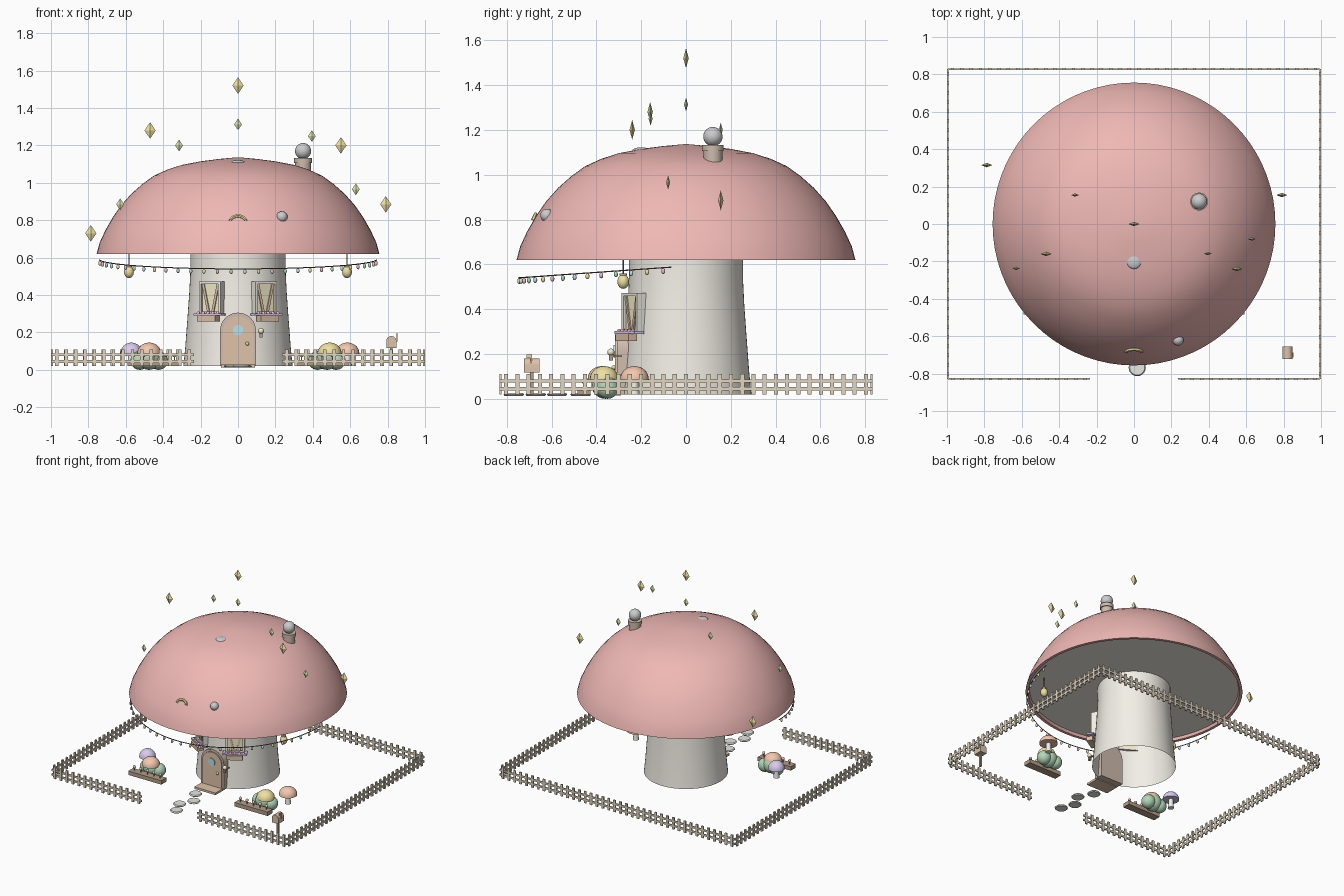
import bpy, bmesh, math
from math import sin, cos, pi, radians
from mathutils import Matrix, Vector

if "Cube" in bpy.data.objects:
    bpy.data.objects.remove(bpy.data.objects["Cube"])

mats = {}
COL = dict(pink=(.86, .48, .46), cream=(.90, .87, .80), wood=(.74, .55, .40), fence=(.76, .67, .54),
           gold=(.86, .75, .36), lime=(.72, .80, .45), green=(.45, .68, .48), orange=(.90, .58, .43),
           purple=(.70, .60, .85), blue=(.50, .75, .85), brown=(.45, .34, .25), stone=(.80, .80, .77),
           pale=(.90, .84, .58), chimney=(.62, .50, .42), rose=(.88, .50, .66), dark=(.2, .17, .15))


def finish(name, bm, color=None, smooth=True):
    me = bpy.data.meshes.new(name)
    bmesh.ops.recalc_face_normals(bm, faces=bm.faces)
    bm.to_mesh(me)
    bm.free()
    ob = bpy.data.objects.new(name, me)
    bpy.context.collection.objects.link(ob)
    if color:
        if color not in mats:
            mats[color] = bpy.data.materials.new(color)
            mats[color].diffuse_color = (*COL[color], 1)
        me.materials.append(mats[color])
    if smooth:
        bpy.ops.object.select_all(action='DESELECT')
        ob.select_set(True)
        bpy.context.view_layer.objects.active = ob
        bpy.ops.object.shade_smooth_by_angle(angle=radians(40))
    return ob


def xf(loc, size=(1, 1, 1), rot=None):
    return Matrix.Translation(loc) @ (rot or Matrix()) @ Matrix.Diagonal((*size, 1))


def boxes(name, items, color, frame=Matrix()):
    """items: (centre, size[, rotation])"""
    bm = bmesh.new()
    for it in items:
        bmesh.ops.create_cube(bm, size=1, matrix=frame @ xf(*it))
    return finish(name, bm, color, False)


def balls(name, items, color, frame=Matrix(), seg=20):
    """items: (centre, radii)"""
    bm = bmesh.new()
    for c, r in items:
        r = r if isinstance(r, tuple) else (r, r, r)
        bmesh.ops.create_uvsphere(bm, u_segments=seg, v_segments=seg // 2 + 2, radius=1, matrix=frame @ xf(c, r))
    return finish(name, bm, color)


def lathe(name, prof, color, at=(0, 0, 0), seg=64):
    bm = bmesh.new()
    vs = [bm.verts.new((r + at[0], at[1], z + at[2])) for r, z in prof]
    es = [bm.edges.new(p) for p in zip(vs, vs[1:])]
    bmesh.ops.spin(bm, geom=vs + es, cent=at, axis=(0, 0, 1), angle=2 * pi, steps=seg, use_merge=True)
    bmesh.ops.remove_doubles(bm, verts=bm.verts, dist=1e-5)
    return finish(name, bm, color)


def prism(name, pts, color, y0, y1):
    """outline in x,z extruded along y"""
    bm = bmesh.new()
    f = bm.faces.new([bm.verts.new((x, y0, z)) for x, z in pts])
    ext = bmesh.ops.extrude_face_region(bm, geom=[f])
    bmesh.ops.translate(bm, vec=(0, y1 - y0, 0), verts=[v for v in ext['geom'] if isinstance(v, bmesh.types.BMVert)])
    return finish(name, bm, color)


def tube(name, pts, r, color):
    cu = bpy.data.curves.new(name, 'CURVE')
    cu.dimensions, cu.bevel_depth, cu.bevel_resolution = '3D', r, 1
    sp = cu.splines.new('POLY')
    sp.points.add(len(pts) - 1)
    for p, c in zip(sp.points, pts):
        p.co = (*c, 1)
    bm = bmesh.new()
    tmp = bpy.data.objects.new(name, cu)
    me = tmp.to_mesh()
    bm.from_mesh(me)
    tmp.to_mesh_clear()
    bpy.data.objects.remove(tmp)
    return finish(name, bm, color)


def arch(w, z0, zs, n=16):
    return [(-w, z0), (w, z0)] + [(w * cos(pi * i / n), zs + w * sin(pi * i / n)) for i in range(n + 1)]


# house: stem, cap and underside
lathe("stem", [(.292, .02), (.282, .12), (.27, .28), (.26, .42), (.254, .54), (.254, .65)], "cream")
lathe("cap", [(0, 1.137), (.1, 1.128), (.2, 1.115), (.3, 1.096), (.38, 1.07), (.45, 1.038), (.51, .995), (.57, .942),
              (.625, .88), (.67, .815), (.71, .745), (.74, .68), (.756, .62), (.735, .62), (.728, .64)], "pink", seg=72)
lathe("cap_underside", [(0, .64), (.73, .64)], "cream")
balls("cap_spots", [((0, -.2, 1.108), (.04, .04, .014)), ((.235, -.62, .818), .03)], None)
tube("cap_moon", [(.04 * cos(t), -.683 + .012 * sin(t), .797 + .026 * sin(t))
                  for t in [pi * i / 14 for i in range(15)]], .009, "gold")

# chimney and smoke ball
lathe("chimney", [(0, 1.0), (.042, 1.0), (.042, 1.105), (.048, 1.105), (.048, 1.132), (0, 1.132)], "chimney",
      at=(.348, .12, 0), seg=24)
balls("smoke_ball", [((.348, .12, 1.17), .043)], None, seg=24)

# door
prism("door_frame", arch(.096, .02, .21), "chimney", -.24, -.308)
prism("door", arch(.082, .025, .205), "wood", -.25, -.316)
bm = bmesh.new()
bmesh.ops.create_cone(bm, cap_ends=True, segments=24, radius1=.028, radius2=.028, depth=.02,
                      matrix=xf((0, -.313, .213), rot=Matrix.Rotation(pi / 2, 4, 'X')))
finish("door_window", bm, "blue")
balls("door_knob", [((.05, -.322, .14), .01)], "gold")
boxes("door_step", [((0, -.345, .022), (.18, .11, .016))], "wood")
balls("door_lamp", [((.123, -.335, .208), .016)], "pale")
boxes("door_lamp_bracket", [((.123, -.31, .19), (.008, .05, .008)), ((.123, -.335, .187), (.018, .018, .03))], "brown")

for s, side in ((-1, "left"), (1, "right")):
    # windows following the stem, with flower boxes
    F = Matrix.Rotation(s * radians(31), 4, 'Z')
    boxes(side + "_window_pane", [((0, -.265, .385), (.11, .03, .155))], "pale", F)
    boxes(side + "_window_frame", [((x, -.272, .385), (.014, .045, .175)) for x in (-.06, .06)] +
          [((0, -.272, z), (.134, .045, .014)) for z in (.305, .466)], "cream", F)
    boxes(side + "_curtains", [((k * .03, -.284, .385), (.014, .006, .15), Matrix.Rotation(k * .22, 4, 'Y'))
                               for k in (-1, 1)], "wood", F)
    boxes(side + "_window_sill", [((0, -.295, .296), (.17, .05, .012))], "purple", F)
    boxes(side + "_flower_box", [((0, -.31, .275), (.112, .045, .034))], "wood", F)
    balls(side + "_box_flowers", [((-.06 + .03 * i, -.312, .302), .01) for i in range(5)], "rose", F, 10)

    # hanging lanterns
    x, y = s * .583, -.28
    balls(side + "_lantern", [((x, y, .523), (.026, .026, .032))], "gold")
    lathe(side + "_lantern_cap", [(0, .56), (.016, .56), (.018, .55), (0, .55)], "brown", at=(x, y, 0), seg=16)
    tube(side + "_lantern_cord", [(x, y, .555), (x, y, .645)], .003, "dark")

    # bushes and planters
    balls(side + "_bush", [((s * .475 + d, -.36 + e, r), r) for d, e, r in
                           ((0, 0, .062), (-.05, .01, .05), (.05, .01, .05))], "green")
    y = -.455
    boxes(side + "_planter", [((s * .45, y, .035), (.28, .06, .03))], "brown")
    xs = [s * .45 - .11 + .055 * i for i in range(5)]
    boxes(side + "_planter_stems", [((x, y, .06), (.005, .005, .03)) for x in xs], "green")
    balls(side + "_planter_buds", [((x, y, .078), .011) for x in xs], "orange", seg=10)

# garden mushrooms
for name, x, y, r, c in (("left_front", -.475, -.375, .064, "orange"), ("left_back", -.57, -.28, .058, "purple"),
                         ("right_front", .49, -.365, .064, "gold"), ("right_back", .585, -.23, .064, "orange")):
    lathe(name + "_mushroom_stem", [(0, .02), (.022, .02), (.017, .06), (.018, .1)], "cream", at=(x, y, 0), seg=16)
    lathe(name + "_mushroom_cap", [(0, .086), (r, .086)] +
          [(r * cos(a), .088 + .058 * sin(a)) for a in [pi / 16 * i for i in range(1, 8)]] + [(0, .146)],
          c, at=(x, y, 0), seg=24)

# stepping stones
for i, (x, y) in enumerate(((-.03, -.47), (.028, -.575), (-.025, -.67), (.017, -.768))):
    lathe(f"stepping_stone_{i + 1}", [(0, .013), (.04, .013), (.046, .019), (.04, .026), (0, .026)], "stone",
          at=(x, y, 0), seg=20)

# picket fence around the yard
def fence(name, a, b):
    a, b = Vector((*a, 0)), Vector((*b, 0))
    d = b - a
    R = Matrix.Rotation(math.atan2(d.y, d.x), 4, 'Z')
    n = round(d.length / .05)
    items = [(a + d * ((i + .5) / n) + Vector((0, 0, .065)), (.018, .01, .09), R) for i in range(n)]
    items += [((a + b) / 2 + Vector((0, 0, z)), (d.length, .008, .014), R) for z in (.045, .08)]
    boxes(name, items, "fence")


X, Y = .995, .828
fence("fence_front_left", (-X, -Y), (-.235, -Y))
fence("fence_front_right", (.235, -Y), (X, -Y))
fence("fence_back", (-X, Y), (X, Y))
fence("fence_left", (-X, -Y), (-X, Y))
fence("fence_right", (X, -Y), (X, Y))

# mailbox
boxes("mailbox_post", [((.82, -.688, .07), (.014, .014, .1))], "brown")
ob = prism("mailbox", arch(.027, .118, .154, 10), "wood", -.722, -.654)
ob.location.x = .82
boxes("mailbox_flag", [((.85, -.69, .175), (.006, .008, .045)), ((.85, -.7, .19), (.006, .025, .016))], "gold")

# string of lights under the cap rim
def rim(t):
    y = -.745 * sin(t)
    return Vector((.745 * cos(t), y, .54 + (y + .745) * .07))


T0, T1, N = radians(5), radians(175), 30
tube("light_string", [rim(T0 + (T1 - T0) * i / 60) for i in range(61)], .003, "dark")
for k, c in enumerate(("rose", "gold", "blue", "green")):
    balls("light_bulbs_" + c, [(rim(T0 + (T1 - T0) * (i + .5) / N) - Vector((0, 0, .015)), (.009, .009, .013))
                               for i in range(k, N, 4)], c, seg=10)

# floating sparkles
def sparkles(name, pts, w, d, h, color):
    bm = bmesh.new()
    for p in pts:
        for s in (-1, 1):
            bmesh.ops.create_cone(bm, cap_ends=False, segments=4, radius1=1, radius2=0, depth=1,
                                  matrix=Matrix.Translation(p) @ Matrix.Diagonal((w, d, s * h, 1)) @
                                  Matrix.Translation((0, 0, .5)))
    bmesh.ops.remove_doubles(bm, verts=bm.verts, dist=1e-4)
    finish(name, bm, color, False)


sparkles("gold_sparkles", [(0, 0, 1.52), (-.47, -.16, 1.28), (.55, -.24, 1.2), (.79, .155, .885), (-.787, .315, .73)],
         .03, .012, .044, "gold")
sparkles("green_sparkles", [(0, 0, 1.313), (-.315, .155, 1.2), (.395, -.158, 1.25), (.63, -.08, .965),
                            (-.63, -.237, .885)], .021, .009, .031, "lime")

for m in bpy.data.materials:
    if m.users and not m.is_grease_pencil:
        m.use_nodes = True
        m.node_tree.nodes["Principled BSDF"].inputs["Base Color"].default_value = m.diffuse_color
